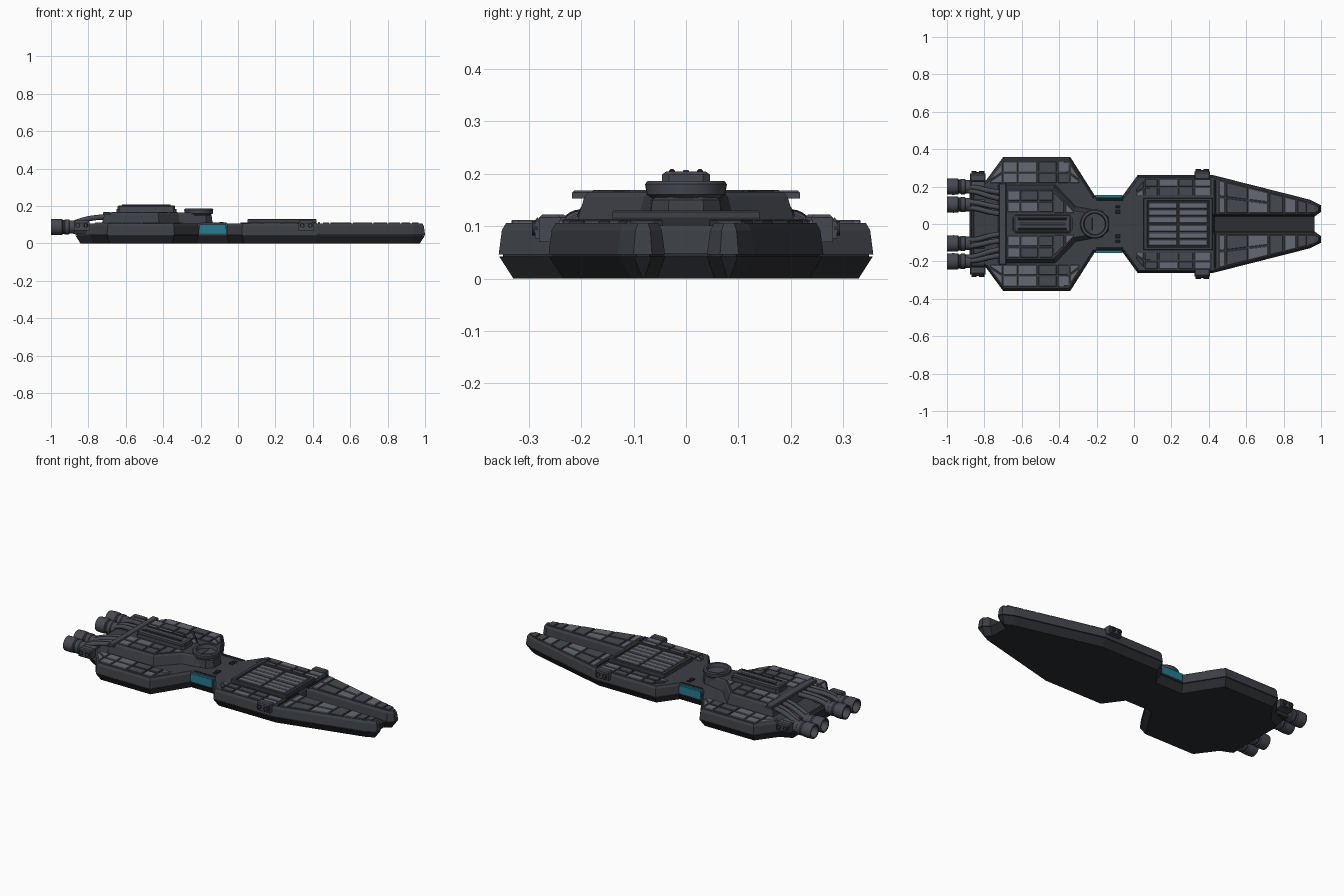
import bpy, bmesh, math, random
from mathutils import Vector, Matrix

if "Cube" in bpy.data.objects:
    bpy.data.objects.remove(bpy.data.objects["Cube"])
random.seed(4)

def material(name, r, g, b):
    m = bpy.data.materials.new(name)
    m.diffuse_color = (r, g, b, 1)
    m.use_nodes = True
    m.node_tree.nodes["Principled BSDF"].inputs["Base Color"].default_value = m.diffuse_color
    return m

HULL = material("hull_grey", .045, .05, .06)
DARK = material("dark_trim", .025, .027, .032)
MID = material("mid_panel", .06, .066, .08)
LIGHT = material("light_panel", .13, .14, .17)
BLUE = material("blue_stripe", .02, .2, .29)

def finish(bm, name, mat, smooth=False):
    bmesh.ops.recalc_face_normals(bm, faces=bm.faces)
    me = bpy.data.meshes.new(name)
    bm.to_mesh(me)
    bm.free()
    ob = bpy.data.objects.new(name, me)
    bpy.context.collection.objects.link(ob)
    me.materials.append(mat)
    if smooth:
        bpy.ops.object.select_all(action='DESELECT')
        ob.select_set(True)
        bpy.context.view_layer.objects.active = ob
        bpy.ops.object.shade_smooth_by_angle(angle=math.radians(35))
    return ob

def inset(pts, d):
    # mitred offset of a closed outline
    n = len(pts)
    area = sum(pts[i][0]*pts[(i+1) % n][1] - pts[(i+1) % n][0]*pts[i][1] for i in range(n))
    s = 1 if area > 0 else -1
    out = []
    for i in range(n):
        p, a, b = (Vector(pts[k]) for k in (i, i-1, (i+1) % n))
        u, v = (p-a).normalized(), (b-p).normalized()
        n1, n2 = Vector((-u.y, u.x))*s, Vector((-v.y, v.x))*s
        out.append(p + (n1+n2)*(d/(1+n1.dot(n2))))
    return out

def loft(bm, pts, levels):
    # stack of inset copies of an outline, levels = (z, inset)
    rings = [[bm.verts.new((p[0], p[1], z)) for p in inset(pts, d)] for z, d in levels]
    n = len(pts)
    for lo, hi in zip(rings, rings[1:]):
        for i in range(n):
            bm.faces.new((lo[i], lo[(i+1) % n], hi[(i+1) % n], hi[i]))
    bm.faces.new(rings[0])
    bm.faces.new(rings[-1])

def mirrored(half):
    return half + [(x, -y) for x, y in reversed(half)]

def slab(name, pts, levels, mat):
    bm = bmesh.new()
    loft(bm, pts, levels)
    return finish(bm, name, mat)

def rect(x0, x1, y0, y1):
    return [(x0, y0), (x1, y0), (x1, y1), (x0, y1)]

def boxes(name, items, mat, bev=.003, mirror=True):
    # bevelled boxes (x0,x1,y0,y1,z0,z1), optionally repeated across y = 0
    bm = bmesh.new()
    for x0, x1, y0, y1, z0, z1 in items:
        for a, b in ([(y0, y1), (-y1, -y0)] if mirror else [(y0, y1)]):
            loft(bm, rect(x0, x1, a, b), [(z0, 0), (z1-bev, 0), (z1, bev)])
    return finish(bm, name, mat)

def lathe(name, prof, loc, axis, mat, n=24):
    # profile (radius, height) spun round z, then turned onto an axis
    bm = bmesh.new()
    rings = [[bm.verts.new((r*math.cos(2*math.pi*i/n), r*math.sin(2*math.pi*i/n), h))
              for i in range(n)] for r, h in prof]
    for a, b in zip(rings, rings[1:]):
        for i in range(n):
            bm.faces.new((a[i], a[(i+1) % n], b[(i+1) % n], b[i]))
    bm.faces.new(rings[0])
    bm.faces.new(rings[-1])
    rot = Vector((0, 0, 1)).rotation_difference(Vector(axis)).to_matrix().to_4x4()
    bmesh.ops.transform(bm, matrix=Matrix.Translation(loc) @ rot, verts=bm.verts)
    return finish(bm, name, mat, True)

# Hull: shared side outline, with a long slot between the prongs on the upper half
side = [(-.87, .2), (-.79, .235), (-.70, .357), (-.34, .357), (-.21, .152), (-.06, .152),
        (.02, .262), (.42, .262), (.94, .13), (1.0, .1), (1.0, .065), (.965, .04)]
slab("lower_hull", mirrored(side), [(0, .028), (.042, .001), (.042, .008), (.048, .008)], DARK)
slab("upper_hull", mirrored(side + [(.43, .04)]),
     [(.046, 0), (.092, .006), (.106, .014)], HULL)
boxes("neck_stripe", [(-.207, -.063, .14, .156, .053, .102)], BLUE, .002)
boxes("neck_details", [(-.1, -.075, .055, .075, .1, .115), (-.1, -.075, .085, .1, .1, .111),
                       (-.2, -.06, .125, .137, .1, .111)], DARK)

# Raised rear deck, cross bar and spine block
slab("rear_deck", mirrored([(-.73, .21), (-.42, .21), (-.31, .095), (-.2, .075)]),
     [(.1, 0), (.155, .016), (.165, .024)], HULL)
boxes("deck_cross_bar", [(-.722, -.682, -.217, .217, .153, .168)], MID, .004, False)
slab("spine_block", [(-.65, -.035), (-.635, -.052), (-.345, -.052), (-.33, -.035),
                     (-.33, .035), (-.345, .052), (-.635, .052), (-.65, .035)],
     [(.16, 0), (.185, 0), (.185, .006), (.198, .006), (.204, .014)], MID)
boxes("spine_rails", [(-.62, -.36, .021, .032, .2, .209)], DARK)
boxes("spine_ridge", [(-.61, -.37, -.006, .006, .2, .207)], LIGHT, .002, False)

# Round tower with open bowl
slab("tower_base", mirrored([(-.31, .05), (-.27, .075), (-.17, .07), (-.135, .035)]),
     [(.1, 0), (.15, .006), (.155, .012)], HULL)
lathe("tower_bowl", [(.055, .14), (.06, .15), (.075, .16), (.078, .18), (.073, .186),
                     (.06, .186), (.056, .165), (.01, .163)], (-.21, 0, 0), (0, 0, 1), MID, 32)

# Surface panels laid out in grids between two edge lines
shades = {True: bmesh.new(), False: bmesh.new()}

def panels(xs, lo, hi, rows, z, h=.006, gap=.004):
    for x0, x1 in zip(xs, xs[1:]):
        for r in range(rows):
            bm = shades[random.random() < .6]
            a, b = x0+gap, x1-gap
            f = lambda x, t: lo(x) + (hi(x)-lo(x))*t
            t0, t1 = r/rows, (r+1)/rows
            q = [(a, f(a, t0)+gap), (b, f(b, t0)+gap), (b, f(b, t1)-gap), (a, f(a, t1)-gap)]
            for s in (1, -1):
                loft(bm, [(x, y*s) for x, y in q], [(z-.002, 0), (z+h-.002, 0), (z+h, .002)])

wing = lambda x: min(.337, .337-(x+.35)*1.5, .337+(x+.70)*1.3)
panels([-.77, -.70, -.62, -.515, -.41, -.345, -.29], lambda x: .215, wing, 2, .106)
panels([-.68, -.61, -.51, -.43], lambda x: .06, lambda x: .183, 2, .165, .004)
panels([-.43, -.37, -.32], lambda x: .055, lambda x: .175-(x+.43)*.95, 1, .165, .004)
mid = lambda x: min(.245, .245+(x-.06)*1.2)
panels([.01, .055, .13, .235, .32, .415], lambda x: .15, mid, 2, .106)
prong = lambda x: .243-(x-.43)*.25
panels([.45, .49, .61, .72], lambda x: .056, prong, 2, .106)
panels([.72, .80, .87, .925, .97], lambda x: .056, prong, 1, .106)
finish(shades[True], "light_panels", LIGHT)
finish(shades[False], "mid_panels", MID)

# Forward cargo hatch: base, frame bars and slats
boxes("hatch_base", [(.05, .42, -.14, .14, .1, .119)], DARK, .003, False)
boxes("hatch_frame", [(.05, .42, .122, .14, .1, .13)], HULL)
boxes("hatch_frame_ends", [(.05, .072, -.14, .14, .1, .13), (.4, .42, -.14, .14, .1, .13)],
      HULL, .003, False)
boxes("hatch_slats", [(x, x+.152, y, y+.034, .115, .127)
                      for x in (.078, .24) for y in (.006, .044, .082)], LIGHT)
boxes("bow_cross_strip", [(.428, .438, .045, .235, .1, .114)], DARK)

# Side thruster pods with paired nozzles
for tag, x, y in (("front", .365, .288), ("rear", -.835, .277)):
    boxes(tag + "_thruster_pods", [(x-.042, x+.042, y-.05, y-.008, .07, .122),
                                   (x-.034, x+.034, y-.01, y, .076, .116)], MID, .006)
    for s in (1, -1):
        for dx in (-.021, .021):
            lathe(tag + "_thruster_nozzle", [(.014, 0), (.014, .012), (.009, .012), (.008, .004)],
                  (x+dx, s*(y-.006), .096), (0, s, 0), DARK, 12)

# Engines with ribbed, hollow nozzles
for y in (.104, .2, -.104, -.2):
    lathe("engine", [(.032, -.07), (.032, 0), (.036, .005), (.036, .03), (.041, .034),
                     (.041, .055), (.037, .06), (.037, .066), (.042, .07), (.044, .095),
                     (.042, .13), (.034, .13), (.03, .08), (.005, .075)],
          (-.87, y, .088), (-1, 0, 0), MID)

# Fuel pipes curving from the deck down to the engines
def pipe(name, pts, r, mat):
    cu = bpy.data.curves.new(name, 'CURVE')
    cu.dimensions = '3D'
    cu.bevel_depth = r
    cu.bevel_resolution = 2
    cu.resolution_u = 5
    cu.use_fill_caps = True
    sp = cu.splines.new('BEZIER')
    sp.bezier_points.add(len(pts)-1)
    for bp, p in zip(sp.bezier_points, pts):
        bp.co = p
        bp.handle_left_type = bp.handle_right_type = 'AUTO'
    cu.materials.append(mat)
    bpy.context.collection.objects.link(bpy.data.objects.new(name, cu))

for s in (1, -1):
    for ye, yd in ((.2, .165), (.18, .13), (.12, .085), (.09, .05)):
        pipe("fuel_pipe", [(-.68, s*yd, .142), (-.76, s*(yd*.7+ye*.3), .138),
                           (-.84, s*(yd*.2+ye*.8), .122), (-.9, s*ye, .098)], .014, MID)
boxes("engine_mount", [(-.88, -.72, -.225, .225, .05, .104)], DARK, .01, False)
